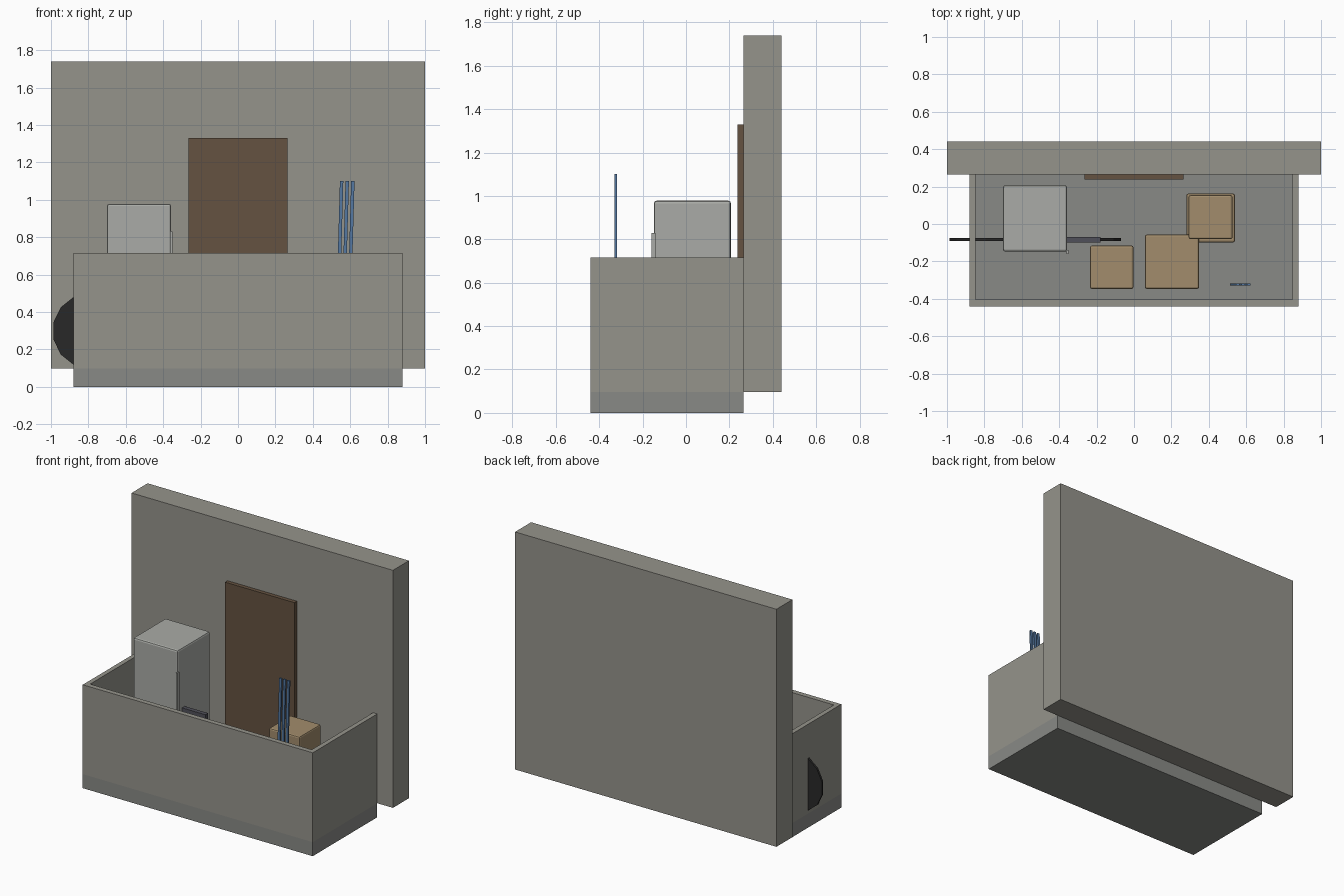
import bpy
import math
from mathutils import Matrix

if "Cube" in bpy.data.objects:
    bpy.data.objects.remove(bpy.data.objects["Cube"])


def mat(name, r, g, b):
    m = bpy.data.materials.new(name)
    m.diffuse_color = (r, g, b, 1)
    m.use_nodes = True
    m.node_tree.nodes["Principled BSDF"].inputs["Base Color"].default_value = m.diffuse_color
    return m


CONCRETE = mat("concrete", .30, .295, .26)
SLAB = mat("slab_grey", .25, .255, .24)
WOOD = mat("wood", .13, .085, .053)
ENAMEL = mat("enamel", .40, .41, .385)
CARD = mat("cardboard", .36, .265, .15)
BLUE = mat("blue", .09, .19, .36)
RUBBER = mat("rubber", .022, .022, .022)
STEEL = mat("frame_grey", .08, .08, .10)


def box(name, x, y, z, material, bevel=0):
    """Box from (min, max) pairs on each axis."""
    bpy.ops.mesh.primitive_cube_add(size=1)
    o = bpy.context.object
    o.name = name
    size = [b - a for a, b in (x, y, z)]
    o.data.transform(Matrix.Diagonal((*size, 1)))
    o.location = [(a + b) / 2 for a, b in (x, y, z)]
    o.data.materials.append(material)
    if bevel:
        m = o.modifiers.new("bevel", 'BEVEL')
        m.width = bevel
        m.segments = 2
    return o


FLOOR = .097
RIM = .715
BACK = .265

# House wall, door and balcony shell
box("house_wall", (-1, 1), (BACK, .44), (FLOOR, 1.74), CONCRETE)
box("door", (-.265, .265), (.238, BACK), (FLOOR, 1.33), WOOD)
box("balcony_floor", (-.88, .88), (-.44, BACK), (0, FLOOR), SLAB)
box("front_parapet", (-.88, .88), (-.44, -.405), (FLOOR, RIM), CONCRETE)
for side, s in (("left", -1), ("right", 1)):
    box(side + "_parapet", sorted((s * .848, s * .88)), (-.405, BACK),
        (FLOOR, RIM), CONCRETE)

# Fridge with side handle
box("fridge_body", (-.70, -.358), (-.148, .207), (FLOOR, .978), ENAMEL, .012)
box("fridge_handle", (-.362, -.351), (-.16, -.14), (.40, .83), ENAMEL)

# Bicycle: two solid fourteen-sided wheels and a frame
for name, x in (("rear_wheel", -.79), ("front_wheel", -.267)):
    bpy.ops.mesh.primitive_cylinder_add(
        vertices=14, radius=.202, depth=.014,
        location=(x, -.083, FLOOR + .202), rotation=(math.pi / 2, 0, 0))
    o = bpy.context.object
    o.name = name
    o.data.materials.append(RUBBER)
box("bicycle_frame", (-.60, -.18), (-.10, -.07), (.46, .565), STEEL)

# Cardboard cubes: (left x, front y, base z, edge length)
cubes = [(-.235, -.347, FLOOR, .232), (.058, -.347, FLOOR, .29),
         (.28, -.098, FLOOR, .26), (.292, -.081, FLOOR + .26, .235)]
for i, (x, y, z, e) in enumerate(cubes):
    box(f"carton_{i + 1}", (x, x + e), (y, y + e), (z, z + e), CARD, .01)

# Three leaning blue poles
for i in range(3):
    x = .526 + i * .03
    o = box(f"blue_pole_{i + 1}", (x - .009, x + .009), (-.329, -.317),
            (FLOOR, 1.10), BLUE)
    for v in o.data.vertices:  # lean the top sideways
        if v.co.z > 0:
            v.co.x += .028
